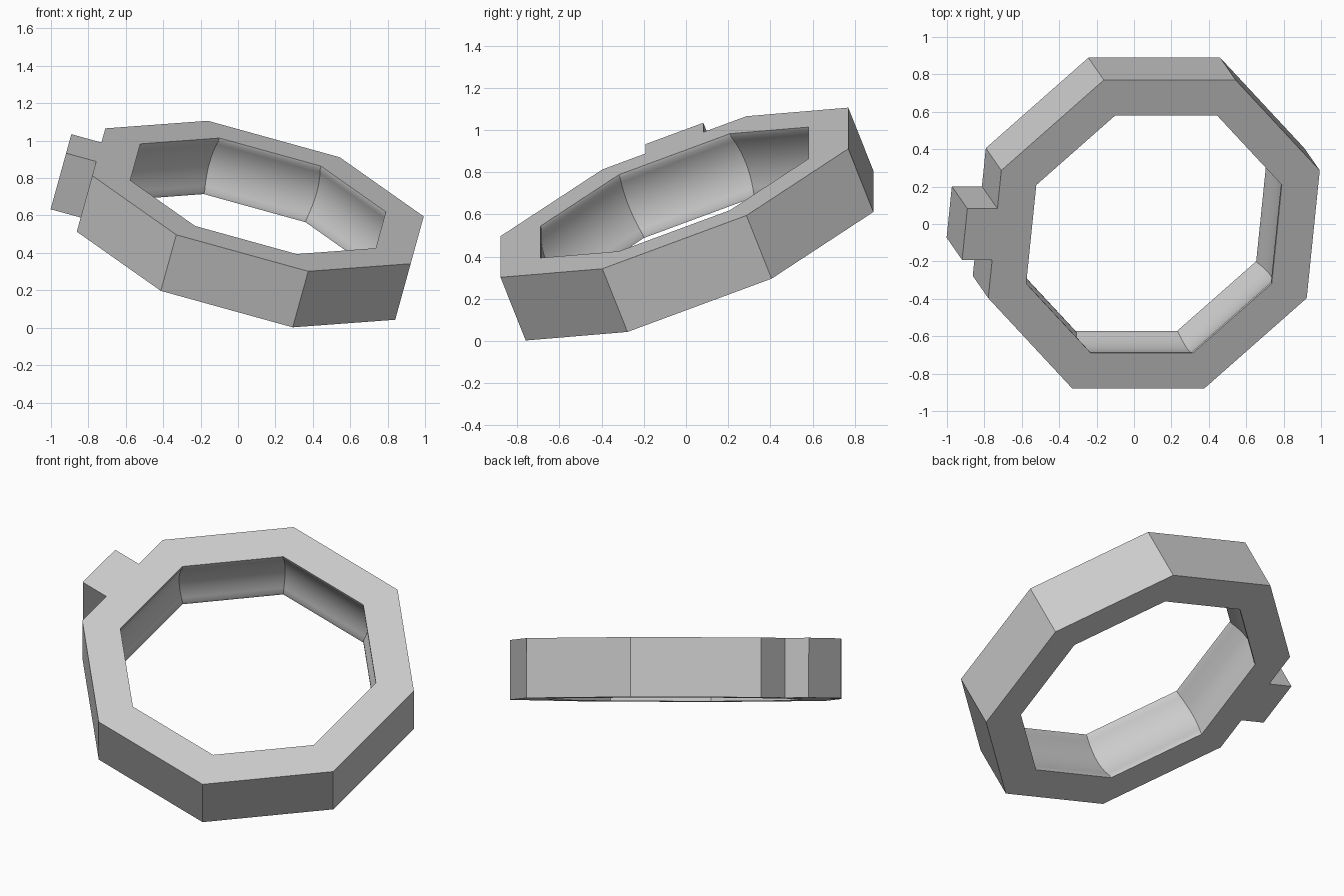
import bpy, bmesh
from math import pi, sin, cos
from mathutils import Vector, Matrix

cube = bpy.data.objects.get("Cube")
if cube:
    bpy.data.objects.remove(cube, do_unlink=True)

SIDES = 8
OUTER, INNER = 0.956, 0.737      # corner radii
THICK, LIP, GROOVE = 0.333, 0.017, 0.04
FLAT = OUTER * cos(pi / SIDES)   # distance from the axis to a side
TAB_HALF, TAB_END = 0.147, 1.05
ARC_STEPS = 12

grey = bpy.data.materials.new("plain_grey")
grey.use_nodes = True
grey.diffuse_color = (0.6, 0.6, 0.6, 1)
grey.node_tree.nodes["Principled BSDF"].inputs["Base Color"].default_value = (0.6, 0.6, 0.6, 1)


def corner(k, r):
    a = pi / SIDES + k * 2 * pi / SIDES
    return r * cos(a), r * sin(a)


def loop(bm, points, z):
    return [bm.verts.new((x, y, z)) for x, y in points]


def bridge(bm, a, b):
    for i in range(len(a)):
        j = (i + 1) % len(a)
        bm.faces.new((a[i], a[j], b[j], b[i]))


bm = bmesh.new()

# Outer outline, with a square tab on the -x side
outline, starts = [], []
for k in range(SIDES):
    starts.append(len(outline))
    outline.append(corner(k, OUTER))
    if k == 3:
        outline += [(-FLAT, TAB_HALF), (-TAB_END, TAB_HALF),
                    (-TAB_END, -TAB_HALF), (-FLAT, -TAB_HALF)]
starts.append(len(outline))
top = loop(bm, outline, 0)
bottom = loop(bm, outline, -THICK)
bridge(bm, bottom, top)

# Inner wall: narrow lips with a rounded groove between them
profile = [(INNER, 0)]
for s in range(ARC_STEPS + 1):
    t = s / ARC_STEPS
    profile.append((INNER + GROOVE * 4 * t * (1 - t), -LIP - t * (THICK - 2 * LIP)))
profile.append((INNER, -THICK))
rings = [loop(bm, [corner(k, r) for k in range(SIDES)], z) for r, z in profile]
for upper, lower in zip(rings, rings[1:]):
    bridge(bm, upper, lower)

# Flat top and bottom, one face per side
for outer, inner in ((top, rings[0]), (bottom, rings[-1])):
    for k in range(SIDES):
        n = (k + 1) % SIDES
        chain = [outer[i % len(outer)] for i in range(starts[k], starts[k + 1] + 1)]
        bm.faces.new(chain + [inner[n], inner[k]])
bmesh.ops.recalc_face_normals(bm, faces=bm.faces)

mesh = bpy.data.meshes.new("octagonal_ring")
bm.to_mesh(mesh)
bm.free()
mesh.materials.append(grey)
ring = bpy.data.objects.new("octagonal_ring", mesh)
bpy.context.collection.objects.link(ring)

# Tilted resting pose
u = Vector((0.964, 0, -0.2666)).normalized()
v = Vector((0.0962, 0.934, 0.345))
v = (v - u * v.dot(u)).normalized()
pose = Matrix((u, v, u.cross(v))).transposed().to_4x4()
ring.matrix_world = Matrix.Translation((0.107, -0.055, 0.704)) @ pose

# Smooth groove, sharp corners
bpy.ops.object.select_all(action='DESELECT')
ring.select_set(True)
bpy.context.view_layer.objects.active = ring
bpy.ops.object.shade_smooth_by_angle(angle=pi / 6)
